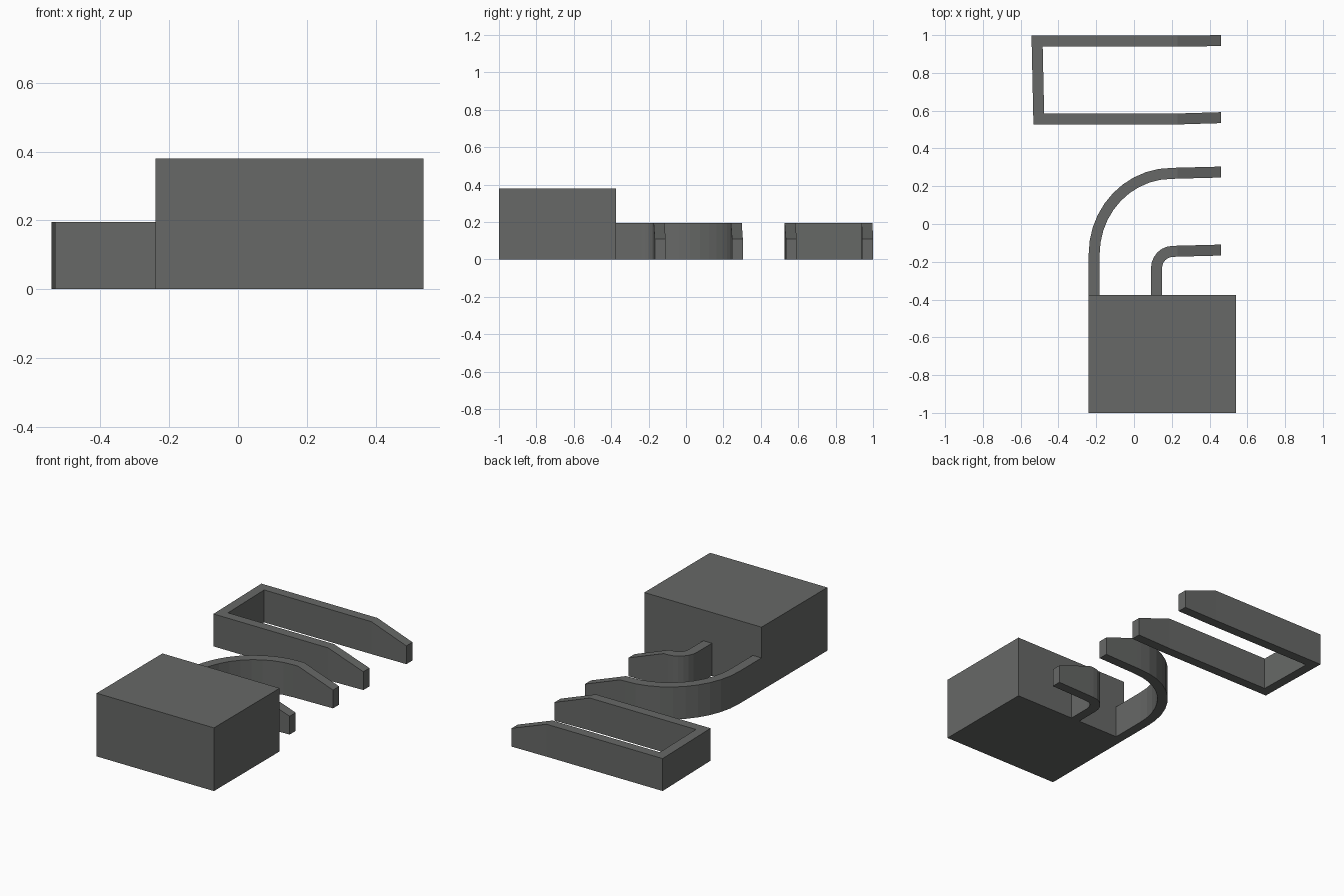
import bpy, bmesh, math
from mathutils import Vector

if "Cube" in bpy.data.objects:
    bpy.data.objects.remove(bpy.data.objects["Cube"])

grey = bpy.data.materials.new("dark grey")
grey.diffuse_color = (0.135, 0.14, 0.135, 1)
grey.use_nodes = True
grey.node_tree.nodes["Principled BSDF"].inputs["Base Color"].default_value = grey.diffuse_color

WALL_TOP, TIP_TOP, WIDTH = 0.195, 0.11, 0.058
BEND_X, TIP_X = 0.23, 0.46


def finish(name, bm):
    bmesh.ops.recalc_face_normals(bm, faces=bm.faces)
    mesh = bpy.data.meshes.new(name)
    bm.to_mesh(mesh)
    bm.free()
    mesh.materials.append(grey)
    ob = bpy.data.objects.new(name, mesh)
    bpy.context.collection.objects.link(ob)


def wall(name, path):
    """Upright strip along a centre line, mitred at corners, lower at the tips."""
    bm = bmesh.new()
    pts = [Vector(p) for p in path]
    rings = []
    for i, p in enumerate(pts):
        a = (p - pts[i - 1]).normalized() if i else None
        b = (pts[i + 1] - p).normalized() if i < len(pts) - 1 else None
        a, b = a or b, b or a
        na, nb = Vector((-a.y, a.x)), Vector((-b.y, b.x))
        m = (na + nb).normalized()
        m *= WIDTH / 2 / m.dot(na)
        if p.x > TIP_X - 0.01:              # square-cut tip
            m = Vector((0, math.copysign(WIDTH / 2, m.y)))
        top = TIP_TOP if p.x > TIP_X - 0.01 else WALL_TOP
        rings.append([bm.verts.new((q.x, q.y, z))
                      for q, z in ((p + m, 0), (p - m, 0), (p - m, top), (p + m, top))])
    for r, s in zip(rings, rings[1:]):
        for k in range(4):
            j = (k + 1) % 4
            bm.faces.new((r[k], r[j], s[j], s[k]))
    bm.faces.new(rings[0])
    bm.faces.new(rings[-1])
    finish(name, bm)


def hook(name, x, y_arc, cx, y_top, steps):
    """Straight leg from the block, quarter bend, then a tapered arm."""
    path = [(x, -0.38)]
    for i in range(steps + 1):
        t = math.pi / 2 * i / steps
        path.append((cx - (cx - x) * math.cos(t), y_arc + (y_top - y_arc) * math.sin(t)))
    path += [(BEND_X, y_top + 0.001), (TIP_X, y_top + 0.007)]
    wall(name, path)


# main block
bm = bmesh.new()
bmesh.ops.create_cube(bm, size=1)
for v in bm.verts:
    v.co = (0.15 + v.co.x * 0.78, -0.6875 + v.co.y * 0.625, 0.19 + v.co.z * 0.38)
finish("block", bm)

# two curved walls leaving the block
hook("outer_curved_wall", -0.211, -0.16, 0.2, 0.268, 10)
hook("inner_curved_wall", 0.119, -0.235, 0.205, -0.145, 6)

# separate U-shaped wall
wall("u_shaped_wall", [(TIP_X, 0.971), (BEND_X, 0.968), (-0.513, 0.968),
                       (-0.504, 0.556), (BEND_X, 0.556), (TIP_X, 0.563)])
